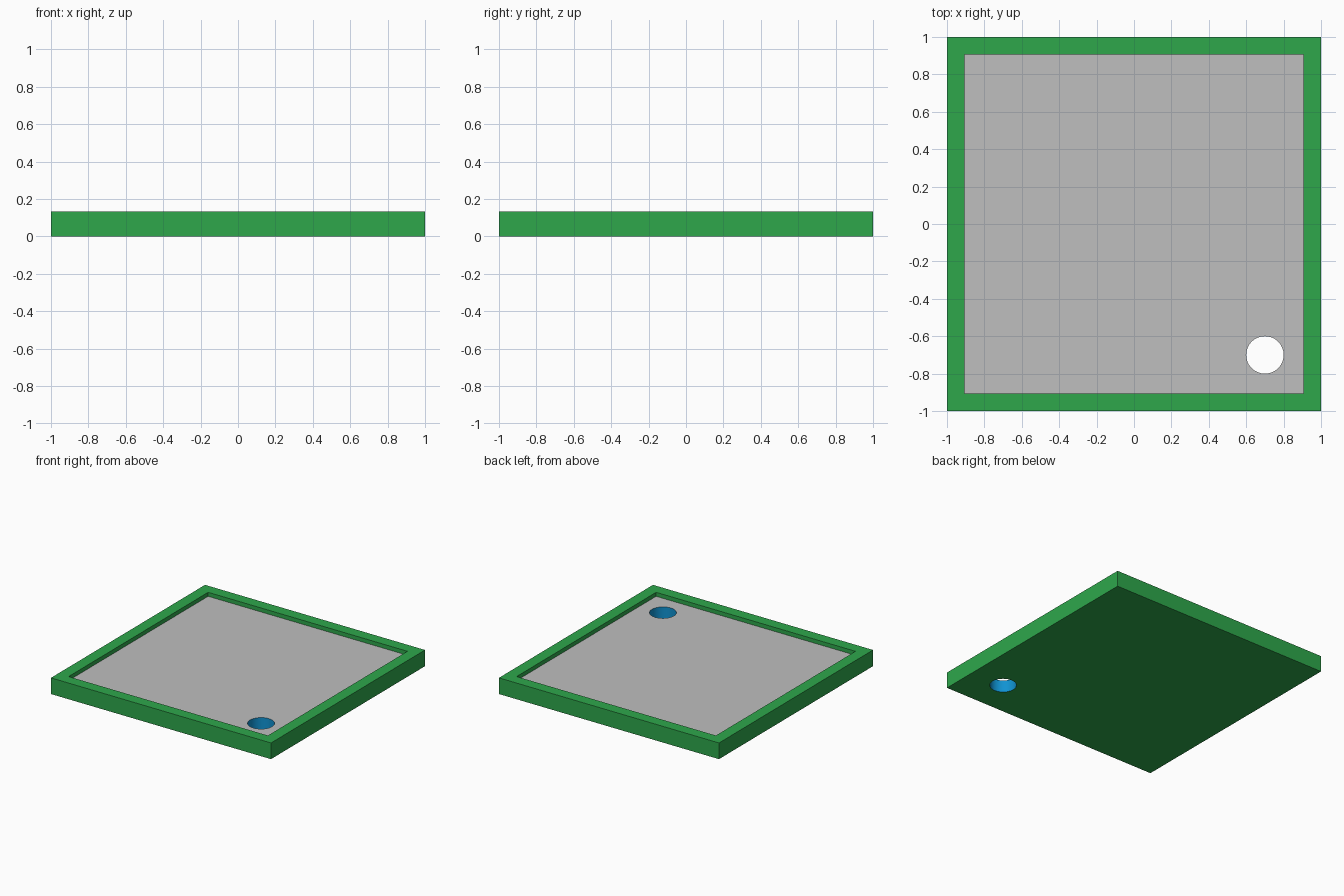
import bpy, bmesh, math
from mathutils import Vector

if "Cube" in bpy.data.objects:
    bpy.data.objects.remove(bpy.data.objects["Cube"])

HEIGHT, RIM, FLOOR = 0.133, 0.133, 0.1
HOLE, RADIUS = Vector((0.7, -0.7)), 0.1


def srgb(r, g, b):
    def lin(c):
        c /= 255
        return c / 12.92 if c <= 0.04045 else ((c + 0.055) / 1.055) ** 2.4
    return (lin(r), lin(g), lin(b), 1)


def material(name, rgb):
    m = bpy.data.materials.new(name)
    m.diffuse_color = srgb(*rgb)
    m.use_nodes = True
    m.node_tree.nodes["Principled BSDF"].inputs["Base Color"].default_value = m.diffuse_color
    return m


# Square tray with a raised rim around a shallow recess
bm = bmesh.new()
bmesh.ops.create_cube(bm, size=1)
for v in bm.verts:
    v.co = (v.co.x * 2, v.co.y * 2, (v.co.z + 0.5) * HEIGHT)
bm.faces.ensure_lookup_table()
top = max(bm.faces, key=lambda f: f.calc_center_median().z)
bmesh.ops.inset_region(bm, faces=[top], thickness=RIM)
panel = bmesh.ops.extrude_discrete_faces(bm, faces=[top])["faces"][0]
for v in panel.verts:
    v.co.z = FLOOR
bm.normal_update()
mesh = bpy.data.meshes.new("tray")
bm.to_mesh(mesh)
bm.free()
tray = bpy.data.objects.new("tray", mesh)
bpy.context.collection.objects.link(tray)
for m in (material("green", (46, 167, 75)),
          material("light grey", (191, 191, 191)),
          material("blue", (16, 147, 210))):
    mesh.materials.append(m)

# Round hole through the floor near one corner
bpy.ops.mesh.primitive_cylinder_add(vertices=64, radius=RADIUS, depth=0.6,
                                    location=(HOLE.x, HOLE.y, 0.05))
cutter = bpy.context.object
cutter.name = "hole_cutter"
cutter.hide_render = True
mod = tray.modifiers.new("hole", "BOOLEAN")
mod.operation = "DIFFERENCE"
mod.solver = "EXACT"
mod.object = cutter
bpy.context.view_layer.objects.active = tray
bpy.ops.object.modifier_apply(modifier=mod.name)
bpy.data.objects.remove(cutter, do_unlink=True)

# Blue hole wall, grey recess, green everywhere else
inner = 1 - RIM + 0.002
for p in tray.data.polygons:
    c = p.center
    upright = abs(p.normal.z) < 0.5
    if upright and (c.xy - HOLE).length < RADIUS + 0.005:
        p.material_index = 2
    elif (upright and max(abs(c.x), abs(c.y)) < inner) or \
            (p.normal.z > 0.5 and c.z < FLOOR + 0.005):
        p.material_index = 1
    else:
        p.material_index = 0

bpy.ops.object.select_all(action="DESELECT")
tray.select_set(True)
bpy.context.view_layer.objects.active = tray
bpy.ops.object.shade_smooth_by_angle(angle=math.radians(30))
